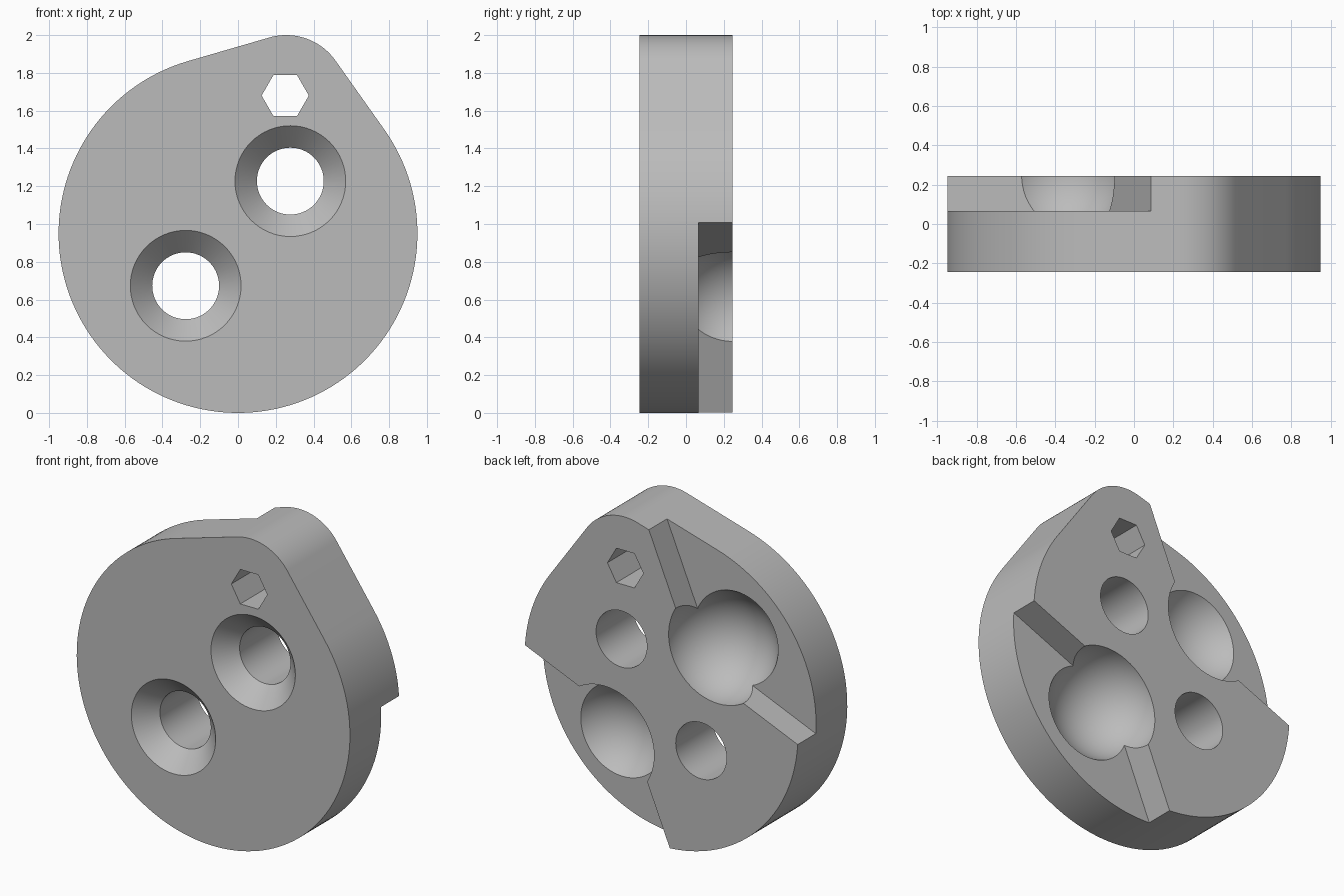
import bpy, bmesh, math
from mathutils import Matrix, Vector

cube = bpy.data.objects.get("Cube")
if cube:
    bpy.data.objects.remove(cube)

BACK, FLOOR = 0.245, 0.065      # rear face and recess floor
MID = 0.95                      # disc centre height and radius
LOBE, LOBE_R = Vector((0.255, 0.73)), 0.32

grey = bpy.data.materials.new("plain grey")
grey.use_nodes = True
colour = (0.5, 0.5, 0.5, 1)
grey.diffuse_color = colour
grey.node_tree.nodes["Principled BSDF"].inputs["Base Color"].default_value = colour


def finish(name, bm):
    bmesh.ops.recalc_face_normals(bm, faces=bm.faces)
    mesh = bpy.data.meshes.new(name)
    bm.to_mesh(mesh)
    bm.free()
    mesh.materials.append(grey)
    obj = bpy.data.objects.new(name, mesh)
    bpy.context.collection.objects.link(obj)
    return obj


def loft(name, sections):
    """Closed solid through (y, outline) sections; outlines are (x, z) about the disc centre."""
    bm = bmesh.new()
    rings = [[bm.verts.new((x, y, z + MID)) for x, z in pts] for y, pts in sections]
    bm.faces.new(rings[0])
    bm.faces.new(rings[-1])
    for a, b in zip(rings, rings[1:]):
        n = len(a)
        for i in range(n):
            j = (i + 1) % n
            bm.faces.new((a[i], a[j], b[j], b[i]))
    return finish(name, bm)


def arc(centre, radius, start, end, steps):
    return [(centre[0] + radius * math.cos(t), centre[1] + radius * math.sin(t))
            for t in (start + (end - start) * i / steps for i in range(steps + 1))]


def ring(centre, radius, sides):
    return arc(centre, radius, 0, math.tau, sides)[:-1]


def cut(target, cutter):
    mod = target.modifiers.new("cut", 'BOOLEAN')
    mod.operation, mod.solver, mod.object = 'DIFFERENCE', 'EXACT', cutter
    bpy.context.view_layer.objects.active = target
    bpy.ops.object.modifier_apply(modifier=mod.name)
    bpy.data.objects.remove(cutter)


# Cam body: disc and lobe joined by tangent lines
lean = math.atan2(LOBE.y, LOBE.x)
spread = math.acos((MID - LOBE_R) / LOBE.length)
outline = arc(LOBE, LOBE_R, lean - spread, lean + spread, 32)
outline += arc((0, 0), MID, lean + spread, lean - spread + math.tau, 120)
body = loft("cam_body", [(-BACK, outline), (BACK, outline)])

# Hexagonal through hole
hexagon = ring((0.25, 0.73), 0.125, 6)
cut(body, loft("hex_cutter", [(-0.5, hexagon), (0.5, hexagon)]))

for side in (1, -1):
    # Countersunk screw hole
    at = (0.277 * side, 0.277 * side)
    profile = [(-BACK - 0.02, 0.313), (-BACK + 0.118, 0.177), (0.5, 0.177)]
    cut(body, loft("screw_cutter", [(y, ring(at, r, 64)) for y, r in profile]))

    # Wedge recess on the rear, opening to the rim
    apex, far, slope = 0.239, 2.0, 0.42
    wedge = [(-apex, apex), (-apex + slope * far, apex + far),
             (-apex - far, apex + far), (-apex - far, apex - slope * far)]
    wedge = [(x * side, z * side) for x, z in wedge]
    cut(body, loft("recess_cutter", [(FLOOR, wedge), (0.5, wedge)]))

    # Spherical pocket
    bm = bmesh.new()
    place = Matrix.Translation((-0.395 * side, BACK + 0.004, MID + 0.395 * side))
    bmesh.ops.create_uvsphere(bm, u_segments=64, v_segments=33, radius=0.345,
                              matrix=place @ Matrix.Rotation(math.pi / 2, 4, 'X'))
    cut(body, finish("pocket_cutter", bm))

bpy.ops.object.select_all(action='DESELECT')
body.select_set(True)
bpy.context.view_layer.objects.active = body
bpy.ops.object.shade_smooth_by_angle(angle=math.radians(25))
